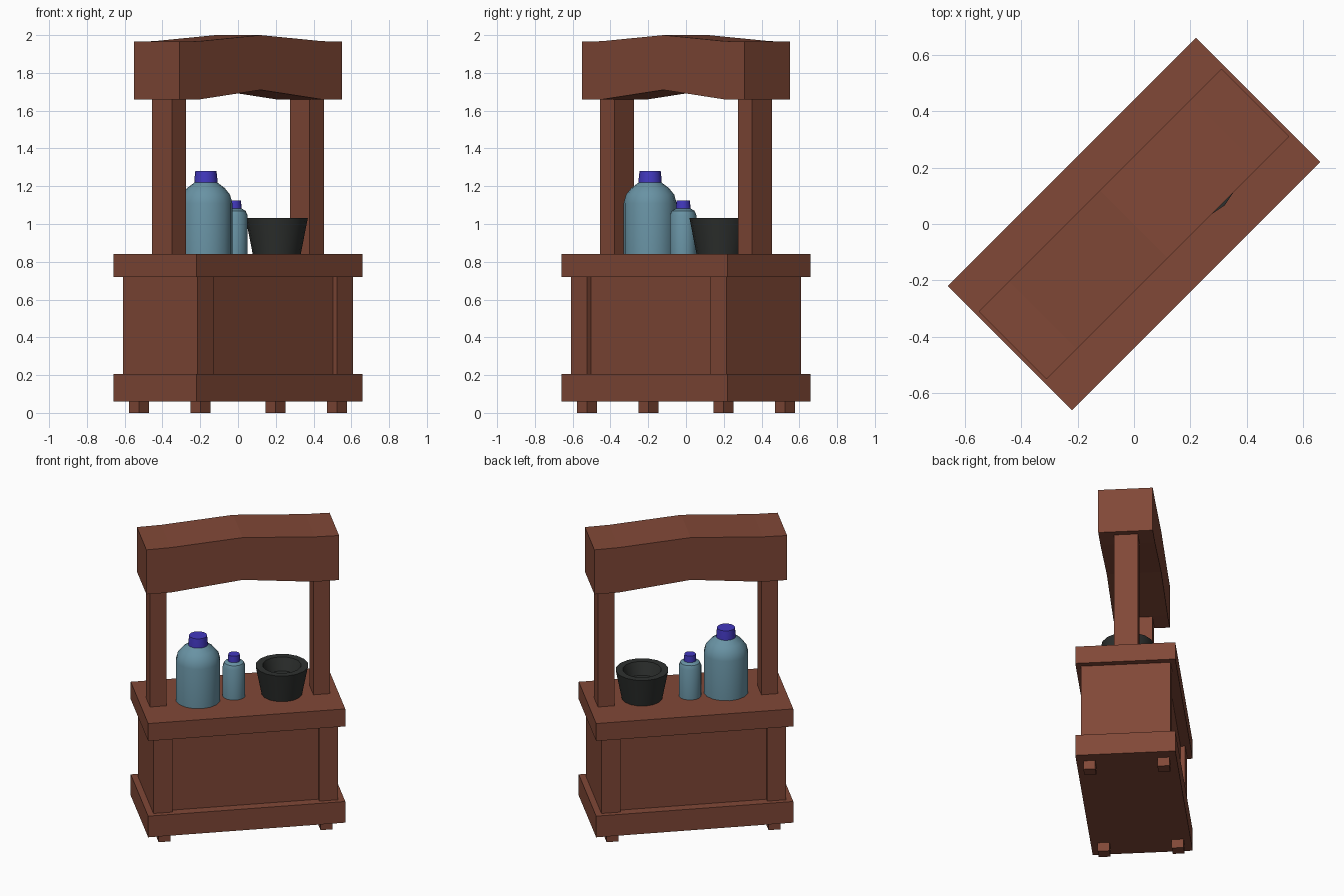
import bpy, bmesh, math

if "Cube" in bpy.data.objects:
    bpy.data.objects.remove(bpy.data.objects["Cube"])

TURN = math.radians(45)   # the whole stall stands diagonally


def material(name, rgb):
    m = bpy.data.materials.new(name)
    m.diffuse_color = (*rgb, 1)
    m.use_nodes = True
    m.node_tree.nodes["Principled BSDF"].inputs["Base Color"].default_value = m.diffuse_color
    return m


WOOD = material("wood", (0.22, 0.065, 0.038))
GLASS = material("bottle_blue", (0.14, 0.29, 0.37))
CAP = material("cap_blue", (0.055, 0.04, 0.52))
IRON = material("dark_iron", (0.027, 0.03, 0.028))


def finish(name, bm, mat):
    bmesh.ops.recalc_face_normals(bm, faces=bm.faces)
    me = bpy.data.meshes.new(name)
    bm.to_mesh(me)
    bm.free()
    me.materials.append(mat)
    ob = bpy.data.objects.new(name, me)
    bpy.context.collection.objects.link(ob)
    return ob


def prism(name, outline, half_depth):
    """Extrude an (x, z) outline along the stall's depth."""
    bm = bmesh.new()
    face = bm.faces.new([bm.verts.new((x, -half_depth, z)) for x, z in outline])
    new = bmesh.ops.extrude_face_region(bm, geom=[face])["geom"]
    bmesh.ops.translate(bm, vec=(0, 2 * half_depth, 0),
                        verts=[v for v in new if isinstance(v, bmesh.types.BMVert)])
    ob = finish(name, bm, WOOD)
    ob.rotation_euler.z = TURN
    return ob


def box(name, x0, x1, y0, y1, z0, z1):
    ob = prism(name, [(x0, z0), (x1, z0), (x1, z1), (x0, z1)], (y1 - y0) / 2)
    for v in ob.data.vertices:
        v.co.y += (y0 + y1) / 2
    return ob


def lathe(name, profile, x, y, mat, sides=16):
    """Spin an (r, z) profile; the ends are closed with flat caps."""
    bm = bmesh.new()
    rings = [[bm.verts.new((r * math.cos(2 * math.pi * i / sides),
                            r * math.sin(2 * math.pi * i / sides), z))
              for i in range(sides)] for r, z in profile]
    for a, b in zip(rings, rings[1:]):
        for i in range(sides):
            j = (i + 1) % sides
            bm.faces.new((a[i], a[j], b[j], b[i]))
    bm.faces.new(rings[0])
    bm.faces.new(rings[-1])
    ob = finish(name, bm, mat)
    ob.location = (x, y, 0)
    bpy.ops.object.select_all(action='DESELECT')
    ob.select_set(True)
    bpy.context.view_layer.objects.active = ob
    bpy.ops.object.shade_smooth_by_angle(angle=math.radians(30))
    return ob


# Base plinth, counter top and recessed cabinet panel
box("base_plinth", -0.622, 0.622, -0.312, 0.312, 0.06, 0.205)
box("counter_top", -0.622, 0.622, -0.312, 0.312, 0.72, 0.84)
box("cabinet_panel", -0.47, 0.47, -0.25, 0.25, 0.205, 0.72)

for s, side in ((-1, "left"), (1, "right")):
    # Full-depth cabinet ends
    x0, x1 = sorted((s * 0.463, s * 0.583))
    box(side + "_cabinet_end", x0, x1, -0.279, 0.279, 0.205, 0.72)
    # Roof posts
    x0, x1 = sorted((s * 0.463, s * 0.569))
    box(side + "_roof_post", x0, x1, -0.074, 0.074, 0.84, 1.66)
    # Feet
    for t, end in ((-1, "front"), (1, "back")):
        cx, cy, h = s * 0.511, t * 0.231, 0.037
        box(f"{end}_{side}_foot", cx - h, cx + h, cy - h, cy + h, 0, 0.06)

# Gently peaked roof beam
prism("roof", [(-0.608, 1.66), (-0.455, 1.66), (0, 1.71), (0.455, 1.66), (0.608, 1.66),
               (0.608, 1.965), (0.455, 1.968), (0, 2.0), (-0.455, 1.968), (-0.608, 1.965)], 0.17)

# Large and small bottles with caps
lathe("large_bottle", [(0.14, 0.84), (0.14, 1.11), (0.128, 1.155), (0.1, 1.19), (0.06, 1.22)],
      -0.17, -0.19, GLASS)
lathe("large_bottle_cap", [(0.062, 1.215), (0.06, 1.245), (0.056, 1.28)], -0.17, -0.19, CAP)
lathe("small_bottle", [(0.071, 0.84), (0.071, 1.045), (0.06, 1.07), (0.037, 1.083)],
      -0.02, -0.015, GLASS)
lathe("small_bottle_cap", [(0.039, 1.08), (0.036, 1.125)], -0.02, -0.015, CAP)

# Open pot with a thick rim
lathe("pot", [(0.127, 0.84), (0.165, 1.033), (0.12, 1.033), (0.092, 0.95)], 0.205, 0.183, IRON)
